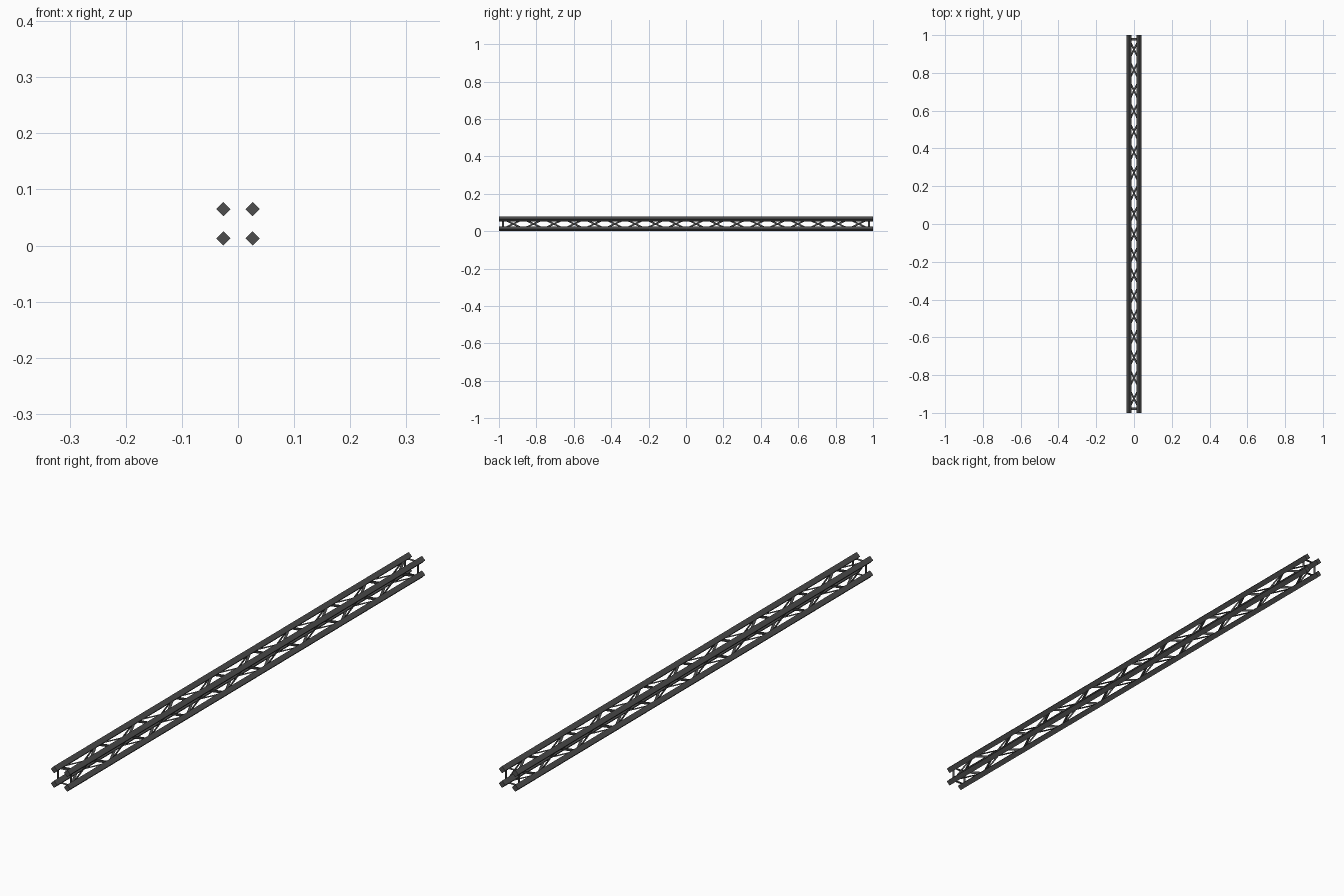
import bpy, math
from mathutils import Vector

if "Cube" in bpy.data.objects:
    bpy.data.objects.remove(bpy.data.objects["Cube"])

C, ZC, R = 0.026, 0.039, 0.0128   # chord offset, truss axis height, chord radius
POST, BAYS = 0.978, 18            # end post position, bays of lacing

steel = bpy.data.materials.new("dark steel")
steel.diffuse_color = (0.075, 0.075, 0.075, 1)
steel.use_nodes = True
steel.node_tree.nodes["Principled BSDF"].inputs["Base Color"].default_value = steel.diffuse_color


def add(name, verts, faces):
    me = bpy.data.meshes.new(name)
    me.from_pydata(verts, [], faces)
    me.materials.append(steel)
    ob = bpy.data.objects.new(name, me)
    bpy.context.collection.objects.link(ob)
    return ob


# four chords: square bars standing on edge, running along y
def chord(name, x, z):
    ring = [(x + R * math.cos(i * math.pi / 2), z + R * math.sin(i * math.pi / 2)) for i in range(4)]
    verts = [(a, y, b) for y in (-1, 1) for a, b in ring]
    faces = [(i, (i + 1) % 4, (i + 1) % 4 + 4, i + 4) for i in range(4)]
    add(name, verts, faces + [(3, 2, 1, 0), (4, 5, 6, 7)])


for sx, nx in ((-1, "left"), (1, "right")):
    for sz, nz in ((-1, "lower"), (1, "upper")):
        chord(f"{nz}_{nx}_chord", sx * C, ZC + sz * C)


# lacing of one side: flat strips in the plane of two chords
def lacing(name, place, flip):
    verts, faces = [], []

    def strip(p, q, w):
        p, q = Vector(p), Vector(q)
        d = (q - p).normalized()
        n = Vector((-d.y, d.x)) * w / 2
        k = len(verts)
        verts.extend(place(*v) for v in (p - n, q - n, q + n, p + n))
        faces.append((k, k + 1, k + 2, k + 3))

    step = 2 * POST / BAYS
    for i in range(BAYS):                      # zigzag diagonals
        s = flip * (1 if i % 2 else -1)
        y = -POST + i * step
        strip((y, -s * C), (y + step, s * C), 0.009)
    for y in (-POST, POST):                    # end posts
        strip((y, -C), (y, C), 0.011)
    add(name, verts, faces)


lacing("left_lacing", lambda y, t: (-C, y, ZC + t), 1)
lacing("right_lacing", lambda y, t: (C, y, ZC + t), -1)
lacing("lower_lacing", lambda y, t: (t, y, ZC - C), 1)
lacing("upper_lacing", lambda y, t: (t, y, ZC + C), -1)
